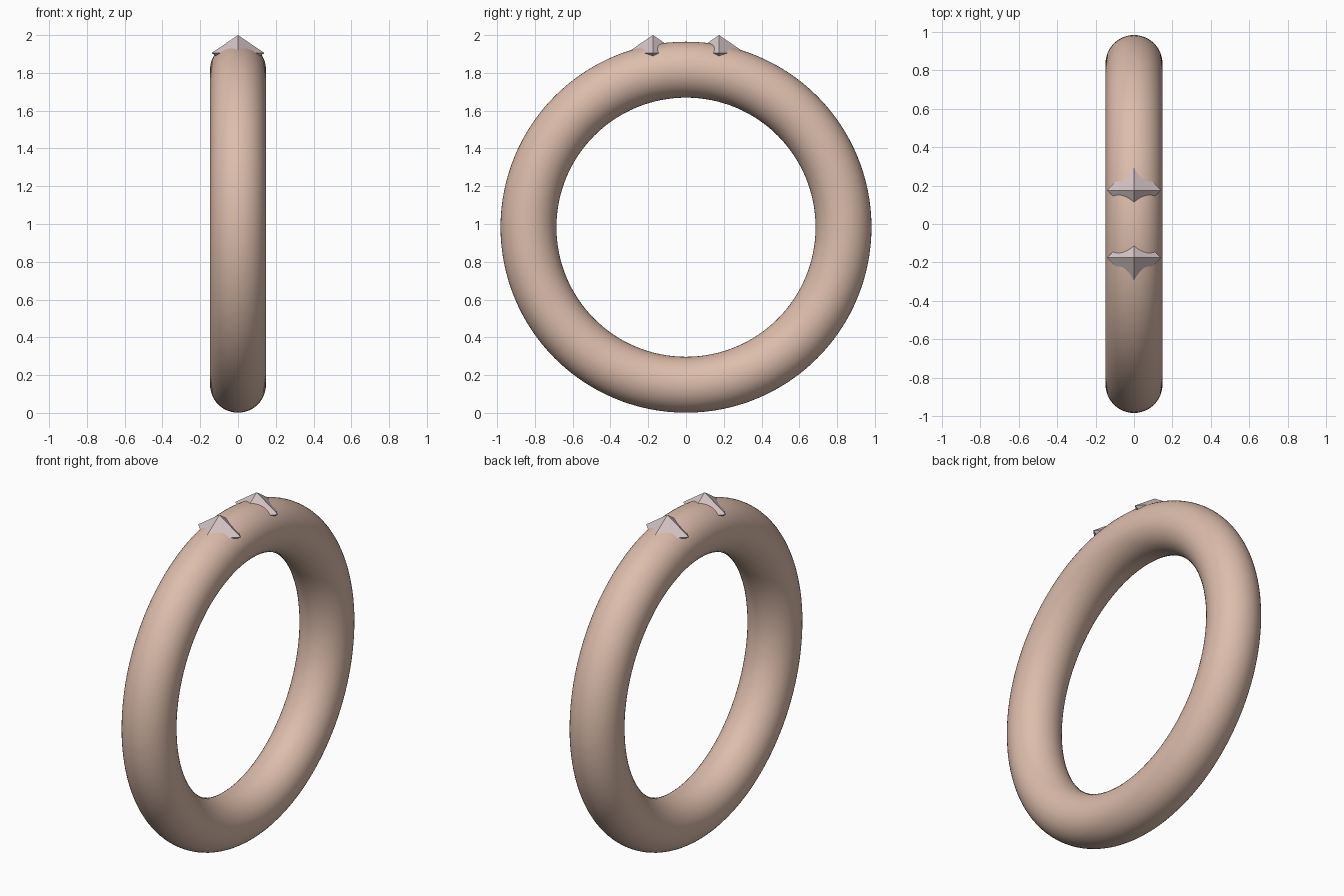
import bpy, bmesh, math
from mathutils import Vector

cube = bpy.data.objects.get("Cube")
if cube:
    bpy.data.objects.remove(cube, do_unlink=True)


def material(name, rgb):
    m = bpy.data.materials.new(name)
    m.use_nodes = True
    m.diffuse_color = (*rgb, 1)
    node = next(n for n in m.node_tree.nodes if n.type == 'BSDF_PRINCIPLED')
    node.inputs["Base Color"].default_value = (*rgb, 1)
    return m


rose = material("rose_metal", (0.72, 0.51, 0.41))
pale = material("pale_stone", (0.67, 0.56, 0.56))

# Ring band: a round torus standing upright, with its axis along x
bpy.ops.mesh.primitive_torus_add(
    major_radius=0.834, minor_radius=0.148,
    major_segments=128, minor_segments=48,
    location=(0, 0, 0.983), rotation=(0, math.pi / 2, 0))
band = bpy.context.object
band.name = "ring_band"
band.data.materials.append(rose)
bpy.ops.object.shade_smooth()


# Studs: flat-faced octahedra half sunk into the top of the band
def stud(name, y):
    bm = bmesh.new()
    for axis, reach in enumerate((0.14, 0.14, 0.095)):
        for side in (-1, 1):
            point = Vector((0, 0, 0))
            point[axis] = side * reach
            bm.verts.new(point)
    bmesh.ops.convex_hull(bm, input=bm.verts)
    bmesh.ops.recalc_face_normals(bm, faces=bm.faces)
    mesh = bpy.data.meshes.new(name)
    bm.to_mesh(mesh)
    bm.free()
    mesh.materials.append(pale)
    obj = bpy.data.objects.new(name, mesh)
    obj.location = (0, y, 1.905)
    bpy.context.collection.objects.link(obj)


stud("front_stud", -0.175)
stud("back_stud", 0.175)
